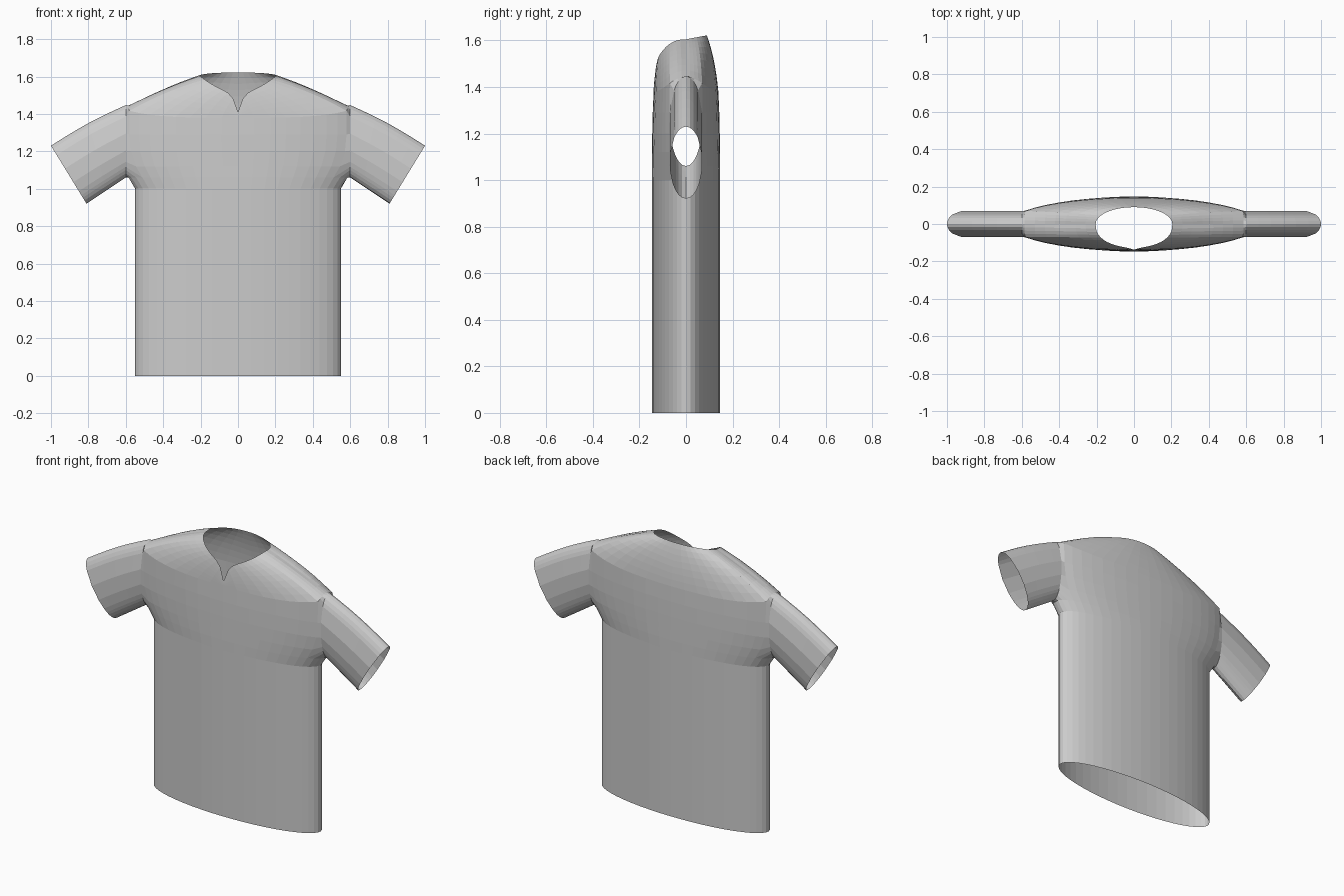
import bpy, bmesh
from math import sin, cos, atan2, pi, exp
from mathutils import Vector

old = bpy.data.objects.get("Cube")
if old:
    bpy.data.objects.remove(old)

fabric = bpy.data.materials.new("light grey fabric")
fabric.use_nodes = True
grey = (0.6, 0.6, 0.6, 1)
fabric.diffuse_color = grey
fabric.node_tree.nodes["Principled BSDF"].inputs["Base Color"].default_value = grey

COLS = 48          # columns round the torso
ARM = 4            # armhole half width, in columns
YOKE = 7           # rows from chest to neckline
SLEEVE = 6         # rows along each sleeve
DEPTH = 0.147

# Torso rows: height, half width, half depth
ROWS = [(0, 0.55, DEPTH), (1.0, 0.55, DEPTH), (1.06, 0.59, DEPTH), (1.12, 0.63, 0.146),
        (1.2, 0.66, 0.145), (1.29, 0.67, 0.143), (1.38, 0.67, 0.139)]


def angle(i):
    return 2 * pi * i / COLS


def chest_point(i, row):
    z, width, depth = ROWS[row]
    c, s = cos(angle(i)), sin(angle(i))
    x = max(-0.585, min(0.585, width * c))
    if row == len(ROWS) - 1:
        z += 0.065 * c ** 4          # arch over the armhole
    return Vector((x, depth * s, z))


def neck_point(i):
    c, s = cos(angle(i)), sin(angle(i))
    x = 0.205 * c
    if s >= 0:
        return Vector((x, 0.09 * s, 1.605 + 0.017 * s))
    notch = exp(-abs(x) / 0.025)     # short slit at the front
    return Vector((x, -0.126 * (-s) ** 0.8 - 0.012 * notch,
                   1.605 - 0.085 * s * s - 0.11 * notch))


def yoke_point(i, t):
    a, b = chest_point(i, len(ROWS) - 1), neck_point(i)
    rise = 0.57 + 0.13 * abs(sin(2 * angle(i)))
    mid = Vector((a.x + (b.x - a.x) * 0.5, a.y + (b.y - a.y) * 0.25,
                  a.z + (b.z - a.z) * rise))
    return a * (1 - t) ** 2 + mid * 2 * t * (1 - t) + b * t * t


# Torso and yoke, leaving the armholes open
bm = bmesh.new()
rings = [[bm.verts.new(chest_point(i, r)) for i in range(COLS)] for r in range(len(ROWS))]
rings += [[bm.verts.new(yoke_point(i, (k + 1) / YOKE)) for i in range(COLS)]
          for k in range(YOKE)]
half = COLS // 2
for r in range(len(rings) - 1):
    for i in range(COLS):
        side = (i + ARM) % half < 2 * ARM
        if side and 2 <= r < len(ROWS) - 1:
            continue
        j = (i + 1) % COLS
        bm.faces.new((rings[r][i], rings[r][j], rings[r + 1][j], rings[r + 1][i]))

# Sleeves extruded from the armhole edges
for sign in (1, -1):
    loop = [e for e in bm.edges if e.is_boundary
            and all(v.co.x * sign > 0.4 and 1.04 < v.co.z < 1.46 for v in e.verts)]
    phi = {v: atan2(v.co.y / 0.0735, (v.co.z - 1.25) / 0.19)
           for e in loop for v in e.verts}
    for k in range(SLEEVE + 1):
        t = k / SLEEVE
        top = Vector((0.6, 0, 1.447)).lerp(Vector((1.0, 0, 1.23)), t)
        top.z += 0.012 * sin(pi * t)
        low = Vector((0.6, 0, 1.06)).lerp(Vector((0.81, 0, 0.92)), t)
        out = bmesh.ops.extrude_edge_only(bm, edges=loop)["geom"]
        fresh = [g for g in out if isinstance(g, bmesh.types.BMVert)]
        new_phi = {}
        for v in fresh:
            # each new vertex sits on the old one it came from
            src = min(phi, key=lambda o: (o.co - v.co).length_squared)
            new_phi[v] = phi[src]
        for v, a in new_phi.items():
            p = low.lerp(top, (1 + cos(a)) / 2)
            v.co = (p.x * sign, 0.07 * sin(a), p.z)
        phi = new_phi
        loop = [g for g in out if isinstance(g, bmesh.types.BMEdge)
                and all(v in phi for v in g.verts)]

bmesh.ops.recalc_face_normals(bm, faces=bm.faces)
# Keep the outside of the cloth facing outwards
bm.faces.ensure_lookup_table()
first = bm.faces[0]
first.normal_update()
if first.normal.dot(first.calc_center_median() * Vector((1, 1, 0)).length) < 0:
    bmesh.ops.reverse_faces(bm, faces=bm.faces)

mesh = bpy.data.meshes.new("shirt")
bm.to_mesh(mesh)
bm.free()
mesh.materials.append(fabric)
shirt = bpy.data.objects.new("shirt", mesh)
bpy.context.collection.objects.link(shirt)
